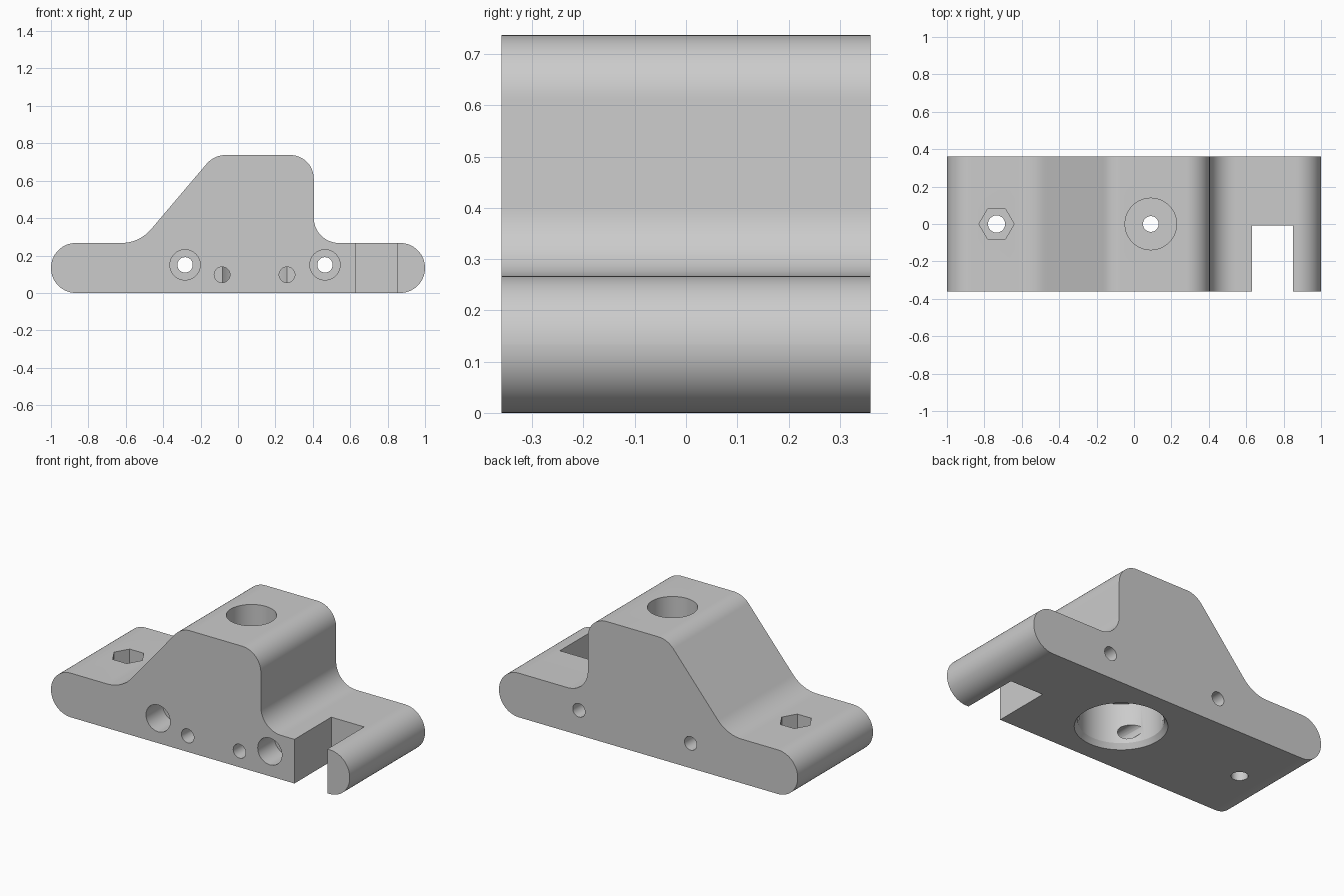
import bpy, bmesh, math
from mathutils import Matrix, Vector

cube = bpy.data.objects.get("Cube")
if cube:
    bpy.data.objects.remove(cube, do_unlink=True)

DEPTH = 0.36    # half width of the block along y
LOW = 0.267     # height of the foot
TOP = 0.737     # height of the tower
ROUND = LOW / 2 - 0.0005

grey = bpy.data.materials.new("plain grey")
grey.use_nodes = True
colour = (0.6, 0.6, 0.6, 1)
grey.diffuse_color = colour
grey.node_tree.nodes["Principled BSDF"].inputs["Base Color"].default_value = colour


def make_object(name, bm):
    bmesh.ops.recalc_face_normals(bm, faces=bm.faces[:])
    mesh = bpy.data.meshes.new(name)
    bm.to_mesh(mesh)
    bm.free()
    mesh.materials.append(grey)
    obj = bpy.data.objects.new(name, mesh)
    bpy.context.collection.objects.link(obj)
    return obj


def fillet(prev, corner, nxt, radius, steps=14):
    """Points of an arc rounding one corner of the profile."""
    a, c, b = Vector(prev), Vector(corner), Vector(nxt)
    u, v = (a - c).normalized(), (b - c).normalized()
    half = u.angle(v) / 2
    centre = c + (u + v).normalized() * radius / math.sin(half)
    start = c + u * radius / math.tan(half) - centre
    end = c + v * radius / math.tan(half) - centre
    turn = start.angle(end)
    return [centre + (start * math.sin((1 - t) * turn) + end * math.sin(t * turn)) / math.sin(turn)
            for t in (i / steps for i in range(steps + 1))]


def turned_cutter(name, steps, location, along_y=False, sides=64):
    """Stepped round cutter from (radius, height) pairs."""
    bm = bmesh.new()
    rings = []
    for r, h in steps:
        rings.append([bm.verts.new((r * math.cos(k * math.tau / sides),
                                    r * math.sin(k * math.tau / sides), h))
                      for k in range(sides)])
    for low, high in zip(rings, rings[1:]):
        for k in range(sides):
            n = (k + 1) % sides
            bm.faces.new((low[k], low[n], high[n], high[k]))
    bm.faces.new(rings[0])
    bm.faces.new(rings[-1])
    if along_y:
        bm.transform(Matrix.Rotation(-math.pi / 2, 4, "X"))
    bm.transform(Matrix.Translation(location))
    return make_object(name, bm)


# Block: rounded side profile extruded along y
corners = [((-1, 0), ROUND), ((1, 0), ROUND), ((1, LOW), ROUND),
           ((0.405, LOW), 0.135), ((0.405, TOP), 0.125),
           ((-0.128, TOP), 0.133), ((-0.527, LOW), 0.21), ((-1, LOW), ROUND)]
outline = []
for i, (corner, radius) in enumerate(corners):
    outline += fillet(corners[i - 1][0], corner, corners[(i + 1) % len(corners)][0], radius)
bm = bmesh.new()
face = bm.faces.new([bm.verts.new((p.x, -DEPTH, p.y)) for p in outline])
side = bmesh.ops.extrude_face_region(bm, geom=[face])["geom"]
bmesh.ops.translate(bm, vec=(0, 2 * DEPTH, 0),
                    verts=[v for v in side if isinstance(v, bmesh.types.BMVert)])
block = make_object("mounting_block", bm)

# Main vertical bore with chamfered mouth, small shaft and top counterbore
cutters = [turned_cutter("main_bore_cutter",
                         [(0.25, -0.1), (0.25, 0), (0.23, 0.03), (0.23, 0.27), (0.042, 0.27),
                          (0.042, 0.44), (0.138, 0.44), (0.138, 0.9)], (0.09, 0, 0))]

# Counterbored bolt holes through the block from the front
for x in (-0.283, 0.465):
    cutters.append(turned_cutter("bolt_hole_cutter",
                                 [(0.081, -0.5), (0.081, -0.2), (0.041, -0.2), (0.041, 0.5)],
                                 (x, 0, 0.15), True, 48))

# Blind pin holes that graze the main bore
for x in (-0.085, 0.262):
    cutters.append(turned_cutter("pin_hole_cutter", [(0.042, -0.5), (0.042, 0.152)],
                                 (x, 0, 0.097), True, 32))

# Nut pocket and its screw hole
cutters.append(turned_cutter("nut_pocket_cutter", [(0.094, 0.14), (0.094, 0.4)],
                             (-0.735, 0, 0), sides=6))
cutters.append(turned_cutter("screw_hole_cutter", [(0.046, -0.1), (0.046, 0.4)],
                             (-0.735, 0, 0), sides=32))

# Open slot at the front
bm = bmesh.new()
bmesh.ops.create_cube(bm, size=1)
bm.transform(Matrix.Translation((0.74, -0.258, 0.15)) @ Matrix.Diagonal((0.22, 0.5, 0.6, 1)))
cutters.append(make_object("slot_cutter", bm))

# Cut everything, then remove the cutters
bpy.context.view_layer.objects.active = block
for cutter in cutters:
    cutter.hide_render = True
    mod = block.modifiers.new("cut", "BOOLEAN")
    mod.operation = "DIFFERENCE"
    mod.solver = "EXACT"
    mod.object = cutter
    bpy.ops.object.modifier_apply(modifier=mod.name)
    bpy.data.objects.remove(cutter, do_unlink=True)

# Smooth rounded surfaces, crisp edges
bpy.ops.object.select_all(action="DESELECT")
block.select_set(True)
bpy.ops.object.shade_smooth_by_angle(angle=math.radians(30))
